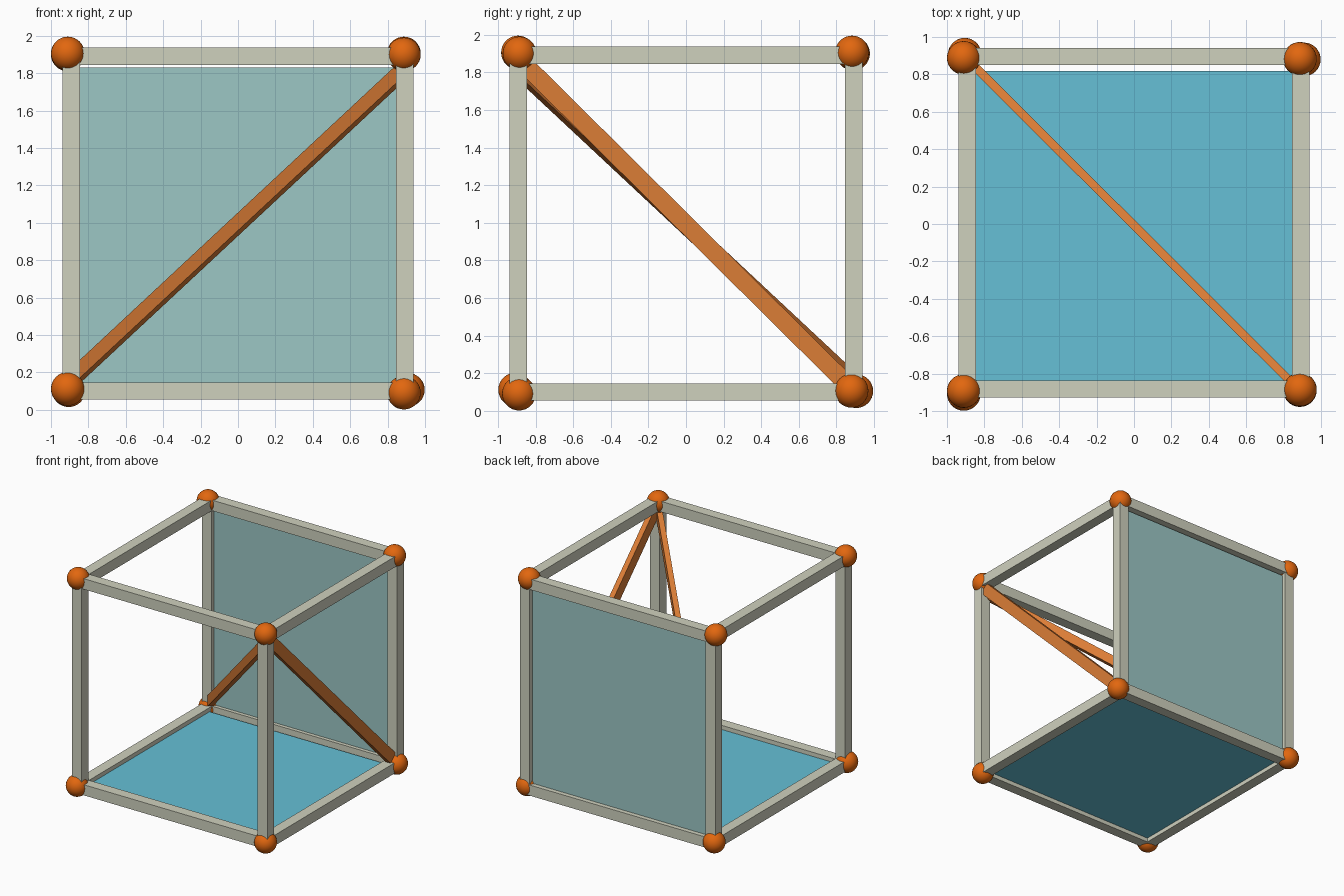
import bpy
from mathutils import Vector

if "Cube" in bpy.data.objects:
    bpy.data.objects.remove(bpy.data.objects["Cube"])


def material(name, srgb):
    # 0-255 screen colour to linear
    lin = [((c / 255 + 0.055) / 1.055) ** 2.4 for c in srgb]
    m = bpy.data.materials.new(name)
    m.diffuse_color = (*lin, 1)
    m.use_nodes = True
    m.node_tree.nodes["Principled BSDF"].inputs["Base Color"].default_value = m.diffuse_color
    return m


BAR = material("pale_stone", (207, 209, 190))
BALL = material("deep_orange", (226, 103, 15))
BRACE = material("soft_orange", (219, 125, 54))
FLOOR = material("water_blue", (102, 192, 214))
BACK = material("grey_teal", (156, 199, 197))


def box(name, centre, size, mat):
    bpy.ops.mesh.primitive_cube_add(size=1, location=centre)
    ob = bpy.context.object
    ob.name = name
    ob.scale = size
    ob.data.materials.append(mat)
    return ob


def strut(name, a, b, width, depth, mat):
    # square-edged bar between two points, depth kept in the vertical plane
    a, b = Vector(a), Vector(b)
    ob = box(name, (a + b) / 2, ((b - a).length, width, depth), mat)
    ob.rotation_mode = 'QUATERNION'
    ob.rotation_quaternion = (b - a).to_track_quat('X', 'Z')
    return ob


E, T = 0.892, 0.092        # frame half size and bar thickness
LOW, HIGH = 0.1, 1.89      # frame levels

# cube frame
for z, level in ((LOW, "bottom"), (HIGH, "top")):
    for y, side in ((-0.882, "front"), (0.896, "back")):
        box(f"{level}_{side}_bar", (0, y, z), (2 * E, T, T), BAR)
    for x, side in ((-E, "left"), (E, "right")):
        box(f"{level}_{side}_bar", (x, 0, z), (T, 2 * E, T), BAR)
for x, sx in ((-E, "left"), (E, "right")):
    for y, sy in ((-E, "front"), (E, "back")):
        box(f"{sy}_{sx}_post", (x, y, (LOW + HIGH) / 2), (T, T, HIGH - LOW), BAR)

# corner balls, slightly off the exact corners
corners = [
    (-0.91, -0.893, 1.905), (0.887, -0.885, 1.9), (0.887, 0.883, 1.905), (-0.91, 0.888, 1.9),
    (-0.91, -0.908, 0.112), (0.887, -0.888, 0.092), (0.908, 0.88, 0.107), (-0.905, 0.905, 0.105),
]
for c in corners:
    bpy.ops.mesh.primitive_uv_sphere_add(segments=32, ring_count=16, radius=0.09, location=c)
    ball = bpy.context.object
    ball.name = "corner_ball"
    ball.data.materials.append(BALL)
    bpy.ops.object.shade_smooth()

# floor sheet and back sheet
box("floor_panel", (0, -0.016, LOW), (1.7, 1.668, 0.02), FLOOR)
box("back_panel", (0, 0.892, 0.985), (1.7, 0.02, 1.69), BACK)

# two braces meeting at the front right top corner
strut("side_brace", (E, -0.89, 1.874), (E, 0.89, 0.109), 0.045, 0.095, BRACE)
strut("body_brace", (0.885, -0.89, 1.817), (-0.895, 0.885, 0.158), 0.045, 0.08, BRACE)
